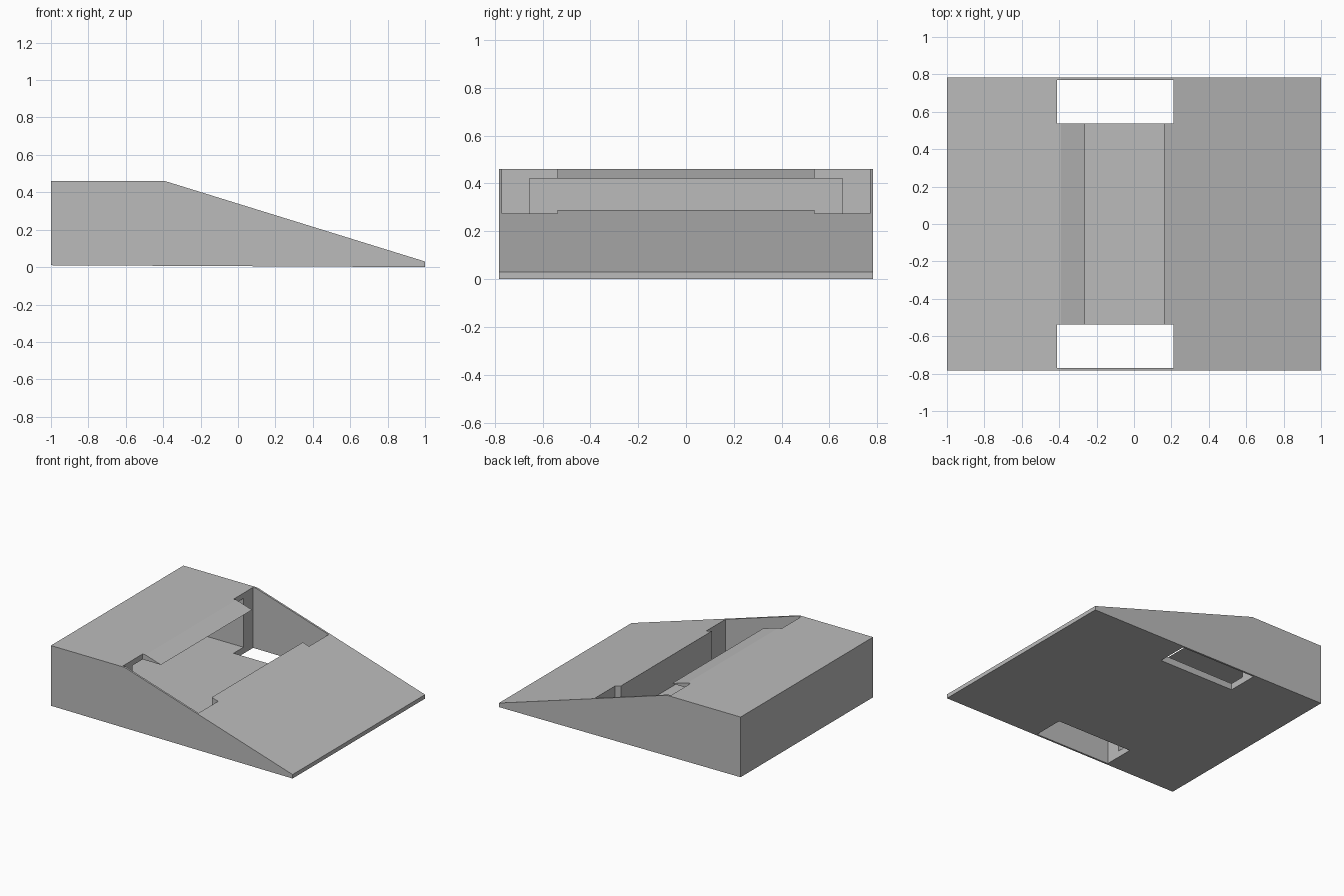
import bpy
import bmesh

cube = bpy.data.objects.get("Cube")
if cube:
    bpy.data.objects.remove(cube, do_unlink=True)

grey = bpy.data.materials.new("plain grey")
grey.use_nodes = True
grey.diffuse_color = (0.5, 0.5, 0.5, 1)
grey.node_tree.nodes["Principled BSDF"].inputs["Base Color"].default_value = (0.5, 0.5, 0.5, 1)


def prism(name, profile, y0, y1):
    """Extrude an (x, z) outline from y0 to y1."""
    bm = bmesh.new()
    face = bm.faces.new([bm.verts.new((x, y0, z)) for x, z in profile])
    ext = bmesh.ops.extrude_face_region(bm, geom=[face])
    verts = [g for g in ext["geom"] if isinstance(g, bmesh.types.BMVert)]
    bmesh.ops.translate(bm, verts=verts, vec=(0, y1 - y0, 0))
    bmesh.ops.recalc_face_normals(bm, faces=bm.faces)
    mesh = bpy.data.meshes.new(name)
    bm.to_mesh(mesh)
    bm.free()
    mesh.materials.append(grey)
    obj = bpy.data.objects.new(name, mesh)
    bpy.context.collection.objects.link(obj)
    return obj


def box(name, x0, x1, y0, y1, z0, z1):
    return prism(name, [(x0, z0), (x1, z0), (x1, z1), (x0, z1)], y0, y1)


def cut(target, cutter):
    """Subtract the cutter, bake the result and remove the cutter."""
    cutter.hide_render = True
    mod = target.modifiers.new("cut", 'BOOLEAN')
    mod.operation = 'DIFFERENCE'
    mod.solver = 'EXACT'
    mod.object = cutter
    bpy.context.view_layer.objects.active = target
    bpy.ops.object.modifier_apply(modifier=mod.name)
    bpy.data.objects.remove(cutter, do_unlink=True)


# Wedge body: flat deck, long ramp, thin front lip
wedge = prism("wedge_body",
              [(-1, 0.01), (1, 0), (1, 0.03), (-0.39, 0.46), (-1, 0.46)],
              -0.783, 0.783)

# Wide tray opening through the ramp and running back under the deck
cut(wedge, box("tray_cutter", -0.95, 0.16, -0.655, 0.655, 0.055, 0.42))

# Through slots beside each outer wall
for side in (-1, 1):
    y0, y1 = sorted((side * 0.538, side * 0.769))
    cut(wedge, box("slot_cutter", -0.413, 0.212, y0, y1, -0.2, 0.7))
